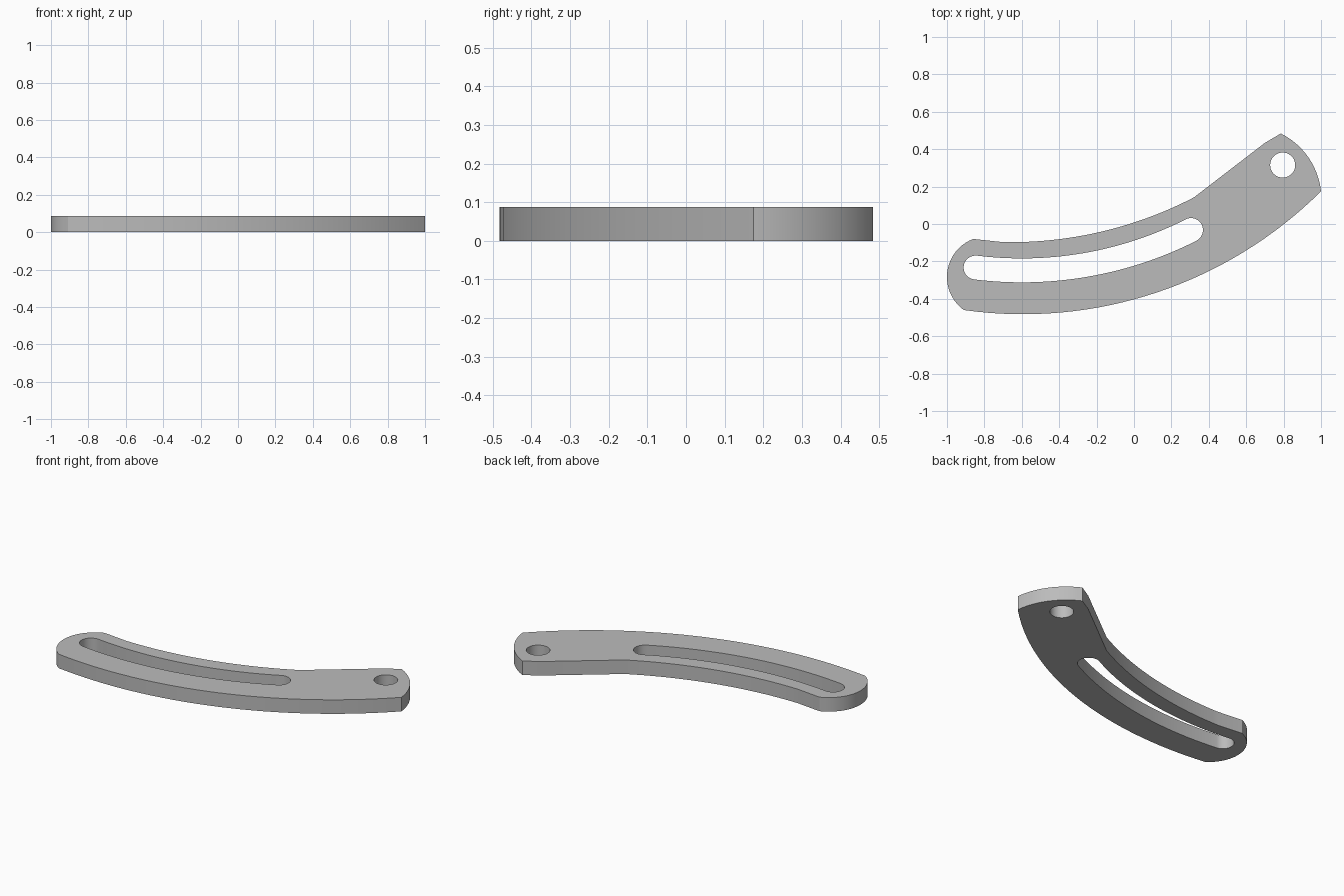
import bpy
import math
from mathutils import Vector

THICK = 0.087

if "Cube" in bpy.data.objects:
    bpy.data.objects.remove(bpy.data.objects["Cube"], do_unlink=True)


def arc(center, radius, start, end, steps):
    """Points on a circle between two angles."""
    return [Vector((center[0] + radius * math.cos(start + (end - start) * i / steps),
                    center[1] + radius * math.sin(start + (end - start) * i / steps)))
            for i in range(steps + 1)]


def arc_through(a, b, c, steps):
    """Arc from a to c that passes through b."""
    a, b, c = Vector(a), Vector(b), Vector(c)
    u, v = b - a, c - a
    d = 2 * u.cross(v)
    center = a + Vector((v.y * u.length_squared - u.y * v.length_squared,
                         u.x * v.length_squared - v.x * u.length_squared)) / d
    start = math.atan2(*(a - center).yx)
    end = math.atan2(*(c - center).yx)
    turn = 1 if d > 0 else -1
    sweep = (turn * (end - start)) % math.tau
    return arc(center, (a - center).length, start, start + turn * sweep, steps)


# Outer outline, counter-clockwise from the lower left corner
outline = arc_through((-0.91, -0.46), (0, -0.403), (1, 0.175), 32)
outline += arc_through((1, 0.175), (0.938, 0.348), (0.785, 0.484), 12)[1:]
outline += [Vector((0.70, 0.434))]
outline += arc_through((0.32, 0.142), (0, 0.008), (-0.70, -0.097), 24)
outline += arc_through((-0.86, -0.08), (-1, -0.275), (-0.91, -0.46), 20)[:-1]

# Curved slot with round ends, following one bend centre
bend, mid, half = Vector((-0.6, 1.76)), 2.008, 0.064
left, right = Vector((-0.847, -0.233)), Vector((0.305, -0.032))
a0 = math.atan2(*(left - bend).yx)
a1 = math.atan2(*(right - bend).yx)
slot = arc(bend, mid + half, a0, a1, 28)
slot += arc(right, half, a1, a1 + math.pi, 16)[1:]
slot += arc(bend, mid - half, a1, a0, 28)[1:]
slot += arc(left, half, a0 + math.pi, a0 + math.tau, 16)[1:-1]

# Round pivot hole
hole = arc((0.795, 0.315), 0.067, 0, math.tau, 40)[:-1]

# Flat filled curve, extruded into the plate
curve = bpy.data.curves.new("slotted_arm", "CURVE")
curve.dimensions = "2D"
curve.fill_mode = "BOTH"
curve.extrude = THICK / 2
for loop in (outline, slot, hole):
    spline = curve.splines.new("POLY")
    spline.points.add(len(loop) - 1)
    for point, p in zip(spline.points, loop):
        point.co = (p.x, p.y, 0, 1)
    spline.use_cyclic_u = True

arm = bpy.data.objects.new("slotted_arm", curve)
bpy.context.collection.objects.link(arm)
bpy.ops.object.select_all(action="DESELECT")
arm.select_set(True)
bpy.context.view_layer.objects.active = arm
bpy.ops.object.convert(target="MESH")
arm = bpy.context.object

# Weld the caps to the walls and rest the plate on the ground
bpy.ops.object.mode_set(mode="EDIT")
bpy.ops.mesh.select_all(action="SELECT")
bpy.ops.mesh.remove_doubles(threshold=0.0005)
bpy.ops.mesh.normals_make_consistent(inside=False)
bpy.ops.object.mode_set(mode="OBJECT")
for vert in arm.data.vertices:
    vert.co.z += THICK / 2
bpy.ops.object.shade_smooth_by_angle(angle=math.radians(30))

# Plain grey metal
grey = bpy.data.materials.new("plain_grey")
grey.use_nodes = True
color = (0.5, 0.5, 0.5, 1)
grey.diffuse_color = color
grey.node_tree.nodes["Principled BSDF"].inputs["Base Color"].default_value = color
arm.data.materials.clear()
arm.data.materials.append(grey)
